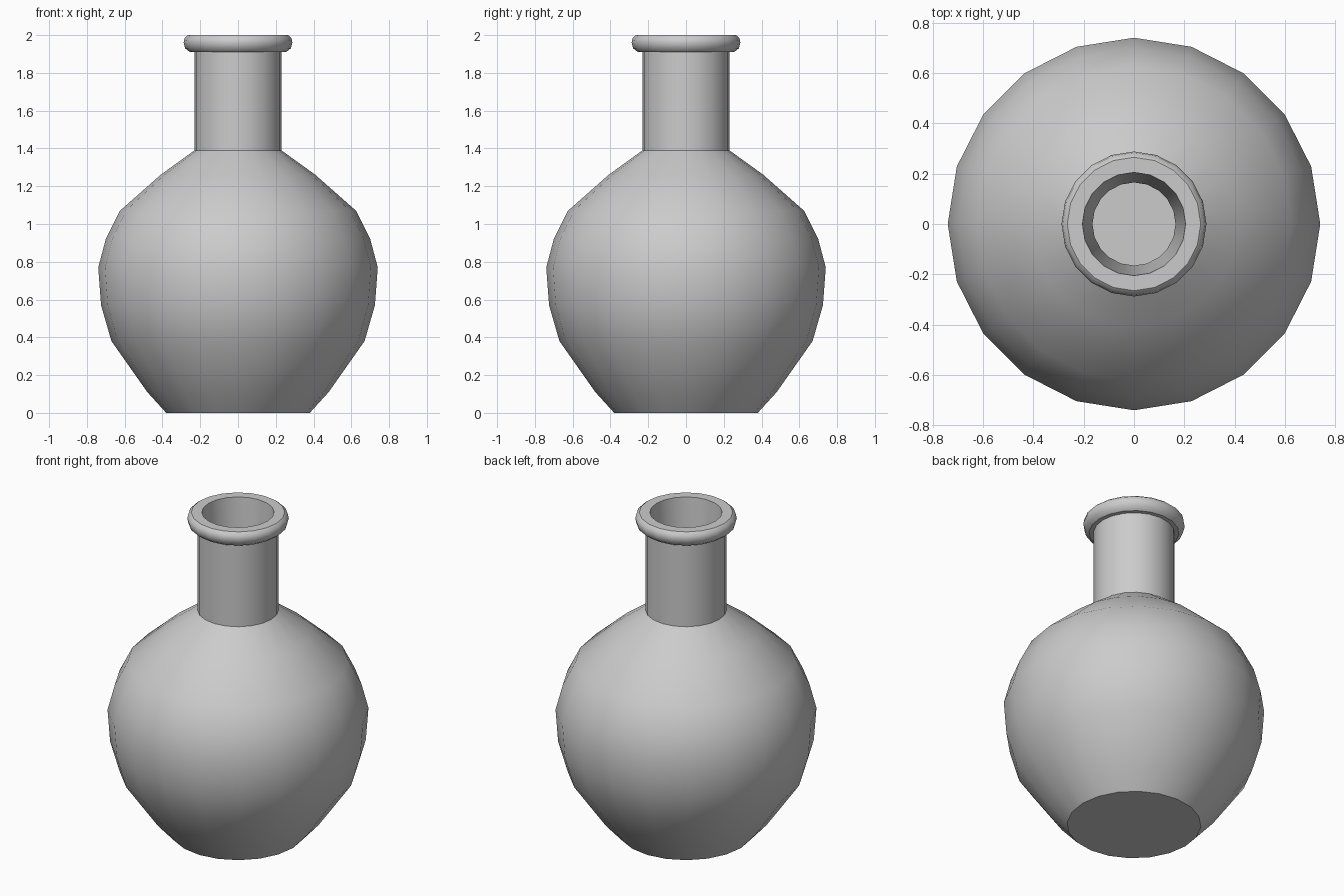
import bpy, bmesh
from math import cos, sin, tau

if "Cube" in bpy.data.objects:
    bpy.data.objects.remove(bpy.data.objects["Cube"])

SIDES = 20

# Closed wall profile (radius, height): outside going up, then inside going down
OUTER = [(0.38, 0.0), (0.48, 0.11), (0.67, 0.38), (0.725, 0.57), (0.74, 0.77),
         (0.70, 0.92), (0.625, 1.07), (0.41, 1.26), (0.23, 1.39), (0.23, 1.91)]
LIP = [(0.255, 1.91), (0.28, 1.93), (0.288, 1.96), (0.283, 1.985), (0.265, 2.0), (0.205, 2.0)]
INNER = [(0.165, 1.39), (0.37, 1.21), (0.57, 1.03), (0.68, 0.77), (0.61, 0.40),
         (0.44, 0.15), (0.34, 0.06)]


def lathe(name, profile):
    bm = bmesh.new()
    rings = [[bm.verts.new((r * cos(tau * i / SIDES), r * sin(tau * i / SIDES), z))
              for i in range(SIDES)] for r, z in profile]
    for a, b in zip(rings, rings[1:]):
        for i in range(SIDES):
            j = (i + 1) % SIDES
            bm.faces.new((a[i], a[j], b[j], b[i]))
    # underside and inner floor
    bm.faces.new(rings[0][::-1])
    bm.faces.new(rings[-1])
    bmesh.ops.recalc_face_normals(bm, faces=bm.faces)
    mesh = bpy.data.meshes.new(name)
    bm.to_mesh(mesh)
    bm.free()
    obj = bpy.data.objects.new(name, mesh)
    bpy.context.collection.objects.link(obj)
    bpy.context.view_layer.objects.active = obj
    obj.select_set(True)
    bpy.ops.object.shade_smooth_by_angle(angle=0.68)
    return obj


# Hollow round-bellied bottle with straight neck and rolled lip
lathe("bottle", OUTER + LIP + INNER)
